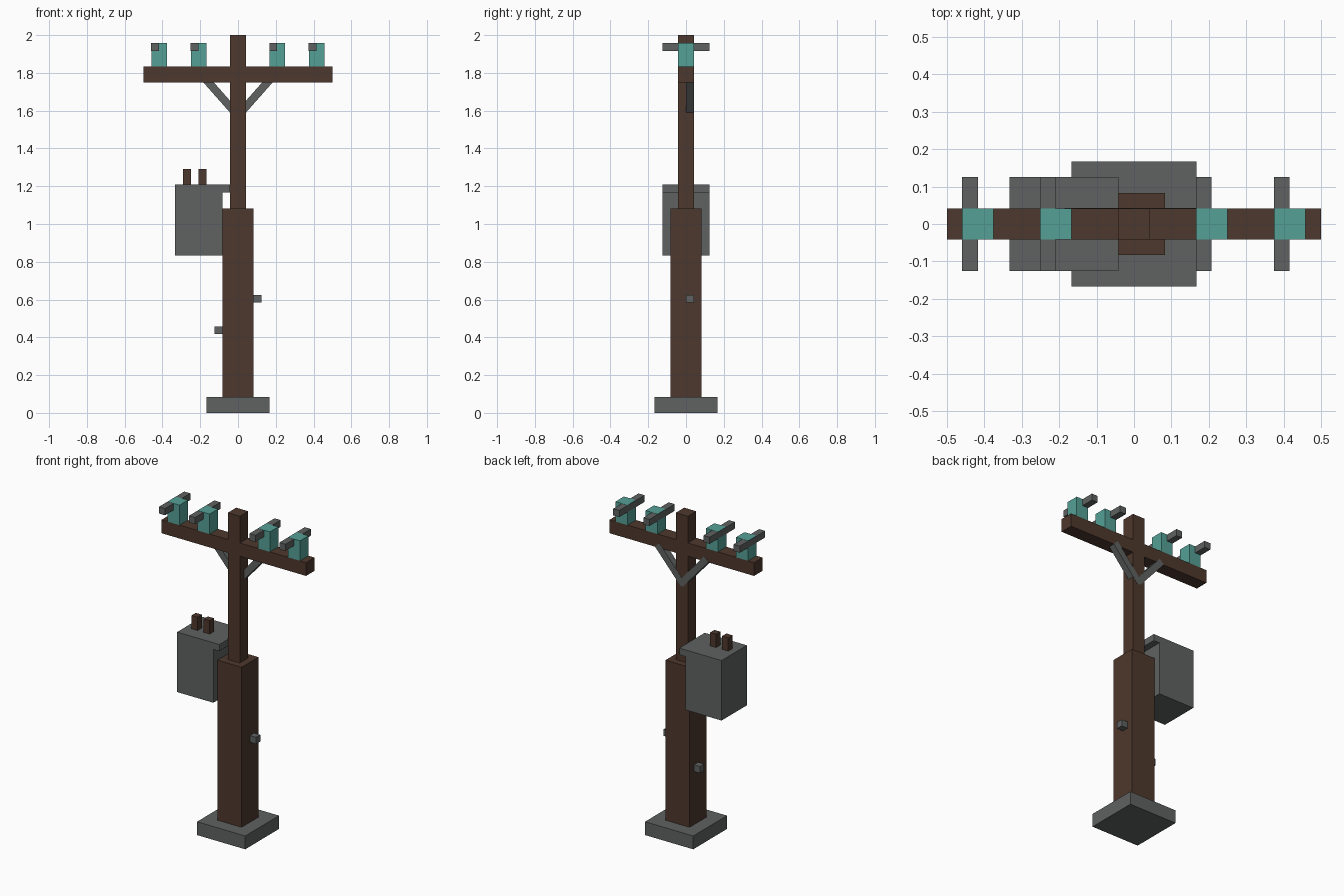
import bpy
import math
from mathutils import Vector

U = 1 / 24      # modelling grid step
EPS = 0.001     # keeps flush parts from flickering

cube = bpy.data.objects.get("Cube")
if cube:
    bpy.data.objects.remove(cube, do_unlink=True)


def material(name, rgb):
    mat = bpy.data.materials.new(name)
    mat.use_nodes = True
    mat.diffuse_color = (*rgb, 1)
    mat.node_tree.nodes["Principled BSDF"].inputs["Base Color"].default_value = (*rgb, 1)
    return mat


wood = material("dark_wood", (0.076, 0.040, 0.026))
metal = material("grey_metal", (0.115, 0.122, 0.122))
glass = material("teal_glass", (0.089, 0.352, 0.305))


def box(name, mat, size, centre, tilt=0):
    """Box of a given size and centre, tilted about y."""
    bpy.ops.mesh.primitive_cube_add(size=1, location=centre, rotation=(0, tilt, 0))
    obj = bpy.context.object
    obj.name = obj.data.name = name
    obj.scale = size
    obj.data.materials.append(mat)
    return obj


def block(name, mat, x, y, z):
    """Box spanning three ranges given in grid steps."""
    spans = [Vector(r) * U for r in (x, y, z)]
    return box(name, mat, [b - a for a, b in spans], [(a + b) / 2 for a, b in spans])


# Footing, pole and crossarm
block("footing", metal, (-4, 4), (-4, 4), (0, 2))
block("lower_pole", wood, (-2, 2), (-2, 2), (2, 26))
block("upper_pole", wood, (-1, 1), (-1, 1), (26, 48))
block("crossarm", wood, (-12, 12), (-1, 1), (42, 44))

# Insulators with a wire stub through each upper corner
for i, x in enumerate((-11, -6, 4, 9), 1):
    block(f"insulator_{i}", glass, (x, x + 2), (-1, 1), (44, 47))
    wire = block(f"wire_{i}", metal, (x, x + 1), (-3, 3), (46, 47))
    wire.location += Vector((-EPS, 0, -EPS))

# Diagonal braces under the crossarm
angle = math.radians(48.5)
length = 0.27
for side, name in ((1, "left_brace"), (-1, "right_brace")):
    along = Vector((math.cos(angle), 0, math.sin(angle)))
    across = Vector((-math.sin(angle), 0, math.cos(angle)))
    centre = Vector((0.007, U / 2 + EPS, 1.55)) + along * length / 2 + across * U / 2
    centre.x *= side
    box(name, metal, (length, U, U), centre, -side * angle)

# Transformer with its mounting lip and bushings
block("transformer_tank", metal, (-8, -2), (-3, 3), (20, 29))
block("transformer_mount", metal, (-2, -1), (-3, 3), (28, 29))
for i, x in enumerate((-7, -5), 1):
    block(f"bushing_{i}", wood, (x, x + 1), (-1, 0), (29, 31))

# Climbing pegs
block("left_peg", metal, (2, 3), (0, 1), (14, 15))
block("right_peg", metal, (-3, -2), (0, 1), (10, 11))
